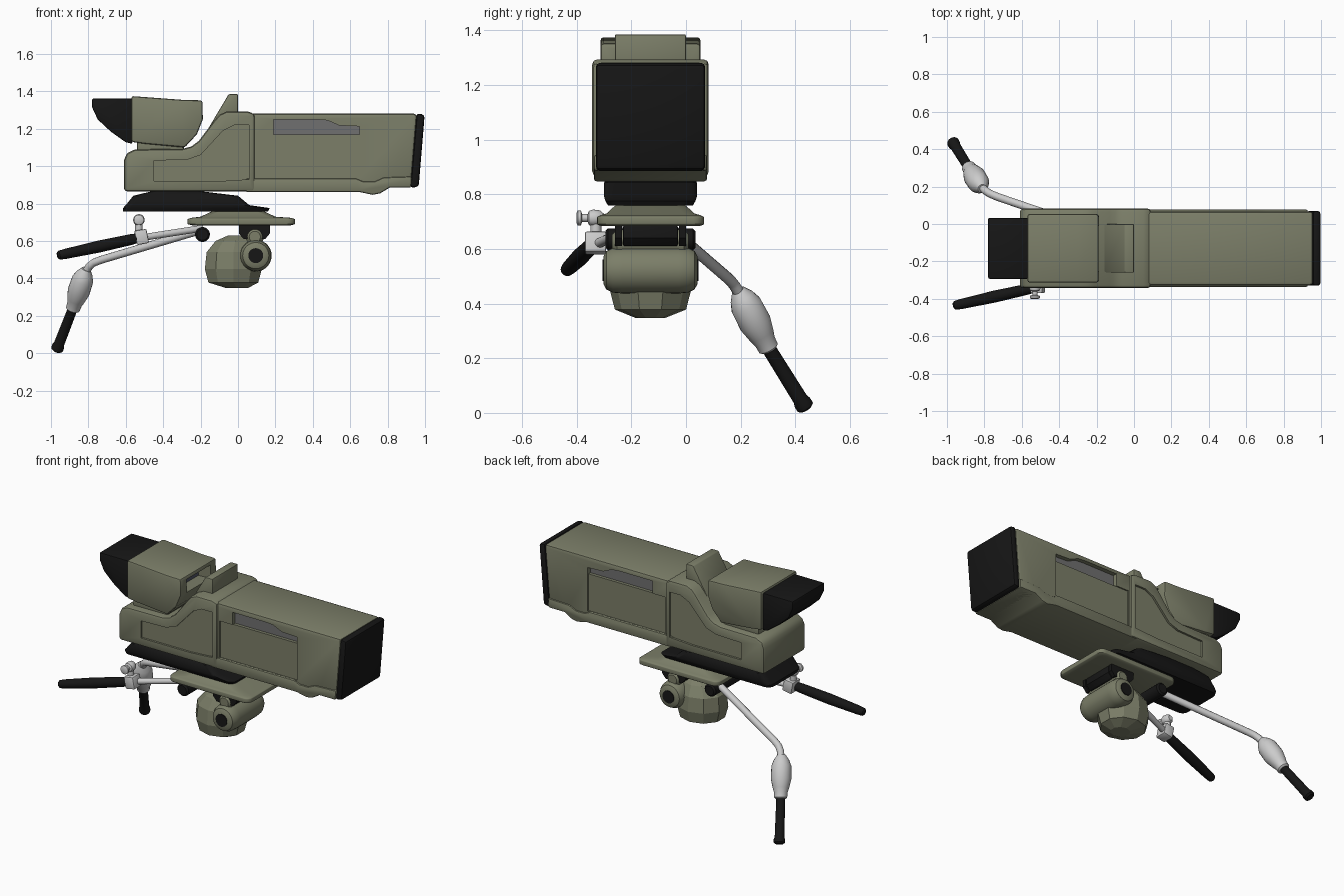
import bpy, bmesh, math
from mathutils import Vector

if "Cube" in bpy.data.objects:
    bpy.data.objects.remove(bpy.data.objects["Cube"])

C = -0.13  # y centre of the camera body


def material(name, rgb):
    m = bpy.data.materials.new(name)
    m.diffuse_color = (*rgb, 1)
    m.use_nodes = True
    m.node_tree.nodes["Principled BSDF"].inputs["Base Color"].default_value = m.diffuse_color
    return m


GREEN = material("olive", (0.2, 0.21, 0.14))
BLACK = material("black", (0.008, 0.008, 0.008))
PANEL = material("panel_grey", (0.16, 0.16, 0.16))
GLASS = material("glass", (0.08, 0.09, 0.13))


def finish(name, bm, mat, bevel=0, cuts=(), segs=2, angle=35):
    """Turn a bmesh into an object, bevel, cut and shade it."""
    bmesh.ops.recalc_face_normals(bm, faces=bm.faces)
    me = bpy.data.meshes.new(name)
    bm.to_mesh(me)
    bm.free()
    ob = bpy.data.objects.new(name, me)
    bpy.context.collection.objects.link(ob)
    if mat:
        me.materials.append(mat)
    if bevel:
        b = ob.modifiers.new("bevel", 'BEVEL')
        b.width, b.segments, b.limit_method = bevel, segs, 'ANGLE'
        b.angle_limit = math.radians(40)
    for c in cuts:
        m = ob.modifiers.new("cut", 'BOOLEAN')
        m.operation, m.object, m.solver = 'DIFFERENCE', c, 'EXACT'
    bpy.ops.object.select_all(action='DESELECT')
    bpy.context.view_layer.objects.active = ob
    ob.select_set(True)
    if ob.modifiers:
        bpy.ops.object.convert(target='MESH')
    if angle:
        bpy.ops.object.shade_smooth_by_angle(angle=math.radians(angle))
    for c in cuts:
        c.hide_render = True
        c.hide_set(True)
    return ob


def prism(name, pts, y0, y1, mat=None, **kw):
    """Extrude a front-view (x, z) profile from y0 to y1."""
    bm = bmesh.new()
    a = [bm.verts.new((x, y0, z)) for x, z in pts]
    b = [bm.verts.new((x, y1, z)) for x, z in pts]
    bm.faces.new(a)
    bm.faces.new(b[::-1])
    for i in range(len(a)):
        j = (i + 1) % len(a)
        bm.faces.new((a[i], a[j], b[j], b[i]))
    return finish(name, bm, mat, **kw)


def sym(name, pts, half, mat=None, **kw):
    return prism(name, pts, C - half, C + half, mat, **kw)


def side_cutters(name, pts, inner):
    """One cutter on each side of the body, leaving the inner half width."""
    return [prism(f"{name}_{i}", pts, C + s * inner, C + s * 0.4, angle=0)
            for i, s in enumerate((-1, 1))]


def loft(bm, rings):
    rings = [[bm.verts.new(p) for p in r] for r in rings]
    for a, b in zip(rings, rings[1:]):
        for i in range(len(a)):
            j = (i + 1) % len(a)
            bm.faces.new((a[i], a[j], b[j], b[i]))
    bm.faces.new(rings[0])
    bm.faces.new(rings[-1])


def turned(name, p, q, prof, mat=None, n=20, **kw):
    """Lathe (fraction, radius) pairs around the axis p-q."""
    p, q = Vector(p), Vector(q)
    rot = (q - p).to_track_quat('Z', 'Y')
    bm = bmesh.new()
    loft(bm, [[p.lerp(q, t) + rot @ Vector((r * math.cos(k * math.tau / n), r * math.sin(k * math.tau / n), 0))
               for k in range(n)] for t, r in prof])
    return finish(name, bm, mat, **kw)


def slab(name, levels, rad, mat, **kw):
    """Loft rounded rectangles given as (z, x0, x1, half depth)."""
    bm = bmesh.new()
    rings = []
    for z, x0, x1, h in levels:
        ring = []
        for k, (sx, sy) in enumerate(((1, 1), (-1, 1), (-1, -1), (1, -1))):
            cx, cy = (x1 - rad if sx > 0 else x0 + rad), C + sy * (h - rad)
            for i in range(5):
                a = (k + i / 4) * math.pi / 2
                ring.append((cx + rad * math.cos(a), cy + rad * math.sin(a), z))
        rings.append(ring)
    loft(bm, rings)
    return finish(name, bm, mat, **kw)


# Rear housing with its raised shoulder and sunken side panels
rear_cut = side_cutters("rear_panel_cutter", [
    (-0.45, 0.92), (-0.45, 1.03), (-0.27, 1.035), (-0.2, 1.06), (-0.08, 1.19),
    (-0.02, 1.22), (0.06, 1.22), (0.06, 0.93), (-0.1, 0.92)], 0.2)
sym("rear_housing", [
    (-0.61, 0.865), (-0.61, 1.03), (-0.595, 1.07), (-0.55, 1.09), (-0.3, 1.092), (-0.25, 1.105),
    (-0.21, 1.135), (-0.13, 1.24), (-0.1, 1.275), (-0.06, 1.293), (0.05, 1.293), (0.09, 1.28),
    (0.09, 0.865)], 0.213, GREEN, bevel=0.018, cuts=rear_cut)

# Long lens housing with a window on both sides
window = [(0.19, 1.17), (0.65, 1.17), (0.65, 1.213), (0.54, 1.218), (0.48, 1.245), (0.42, 1.25), (0.19, 1.25)]
lens_cut = side_cutters("window_cutter", window, 0.168)
lens_cut += side_cutters("lens_panel_cutter", [(0.1, 0.935), (0.65, 0.935), (0.65, 1.17), (0.1, 1.17)], 0.19)
sym("lens_housing", [
    (0.05, 0.87), (0.05, 1.281), (0.958, 1.281), (0.925, 0.885), (0.8, 0.885)],
    0.198, GREEN, bevel=0.018, cuts=lens_cut)
sym("window_panel", window, 0.17, PANEL, angle=0)

# Lower skirt under the lens
sym("lower_skirt", [
    (0.04, 0.862), (0.04, 0.935), (0.63, 0.935), (0.67, 0.918), (0.73, 0.918), (0.78, 0.94), (0.93, 0.945),
    (0.925, 0.885), (0.81, 0.885), (0.76, 0.855), (0.72, 0.847), (0.65, 0.862)],
    0.207, GREEN, bevel=0.01)

# Slanted black front cap
sym("front_cap", [(0.921, 0.884), (0.955, 1.283), (0.998, 1.275), (0.966, 0.89)], 0.2, BLACK, bevel=0.015)

# Raised sight block on the shoulder
sym("sight_block", [(-0.16, 1.2), (-0.05, 1.385), (0.0, 1.385), (0.0, 1.27)], 0.13, GREEN, bevel=0.006)

# Viewfinder with a sunken screen at the front
screen_cut = prism("screen_cutter", [(-0.3, 1.33), (-0.1, 1.33), (-0.1, 1.25), (-0.3, 1.24)],
                   C - 0.12, C + 0.12, angle=0)
sym("viewfinder", [
    (-0.57, 1.13), (-0.57, 1.375), (-0.3, 1.355), (-0.19, 1.352), (-0.188, 1.25), (-0.22, 1.17),
    (-0.285, 1.1), (-0.5, 1.12)], 0.183, GREEN, bevel=0.012, cuts=[screen_cut])
sym("viewfinder_screen", [(-0.32, 1.23), (-0.32, 1.34), (-0.275, 1.34), (-0.275, 1.23)], 0.13, GLASS, angle=0)
sym("viewfinder_neck", [(-0.54, 1.07), (-0.54, 1.15), (-0.29, 1.15), (-0.29, 1.07)], 0.165, GREEN, bevel=0.01)

# Eye hood with a nose notch
nose = prism("nose_cutter", [(-0.9, 1.0), (-0.9, 1.23), (-0.62, 1.23), (-0.62, 1.0)], C - 0.04, C + 0.04, angle=0)
sym("eye_hood", [
    (-0.565, 1.12), (-0.565, 1.362), (-0.78, 1.362), (-0.78, 1.315), (-0.75, 1.25), (-0.68, 1.185),
    (-0.6, 1.128)], 0.163, BLACK, bevel=0.008, cuts=[nose])

# Black wedge and mounting plate
slab("wedge_mount", [(0.758, -0.615, 0.16, 0.155), (0.776, -0.615, 0.17, 0.165), (0.792, -0.6, 0.06, 0.17),
                     (0.842, -0.56, 0.0, 0.17), (0.866, -0.46, -0.2, 0.155)], 0.04, BLACK)
slab("mounting_plate", [(0.683, -0.24, 0.28, 0.18), (0.69, -0.27, 0.305, 0.196), (0.717, -0.27, 0.305, 0.196),
                        (0.724, -0.25, 0.285, 0.18), (0.73, -0.2, 0.2, 0.16), (0.758, -0.14, 0.14, 0.13)],
     0.04, GREEN, bevel=0.004)

# Tilt head: faceted bowl, cross drum, neck and pivots
bm = bmesh.new()
loft(bm, [[(-0.025 + dx + r * math.cos((k + .5) * math.tau / 10), C + 0.93 * r * math.sin((k + .5) * math.tau / 10), z)
           for k in range(10)]
          for z, r, dx in ((0.348, 0.06, 0.02), (0.378, 0.14, 0), (0.45, 0.16, 0), (0.54, 0.15, 0),
                           (0.6, 0.11, 0.01), (0.63, 0.06, 0.03))])
finish("head_bowl", bm, GREEN, angle=0)
turned("head_drum", (0.095, C - 0.172, 0.522), (0.095, C + 0.172, 0.522),
       [(0, 0.05), (0.03, 0.07), (0.1, 0.082), (0.2, 0.085), (0.8, 0.085), (0.9, 0.082), (0.97, 0.07), (1, 0.05)],
       GREEN, n=28)
turned("drum_caps", (0.095, C - 0.176, 0.522), (0.095, C + 0.176, 0.522), [(0, 0.04), (1, 0.04)], BLACK)
turned("head_neck", (0.09, C - 0.14, 0.622), (0.09, C + 0.14, 0.622),
       [(0, 0.03), (0.06, 0.048), (0.94, 0.048), (1, 0.03)], GREEN)
sym("head_yoke", [(0.005, 0.685), (0.005, 0.64), (0.03, 0.61), (0.145, 0.61), (0.17, 0.64), (0.17, 0.685)],
    0.1, BLACK, bevel=0.006)
for i, s in enumerate((-1, 1)):
    prism(f"yoke_side_{i}", [(0.005, 0.685), (0.005, 0.64), (0.03, 0.61), (0.145, 0.61), (0.17, 0.64), (0.17, 0.685)],
          C + s * 0.105, C + s * 0.13, BLACK)
turned("arm_pivot", (-0.19, C - 0.165, 0.635), (-0.19, C + 0.165, 0.635),
       [(0, 0.03), (0.03, 0.04), (0.97, 0.04), (1, 0.03)], BLACK)

# Rear steering arm: bent tube, swollen joint and grip
cu = bpy.data.curves.new("rear_arm", 'CURVE')
cu.dimensions, cu.bevel_depth, cu.bevel_resolution, cu.use_fill_caps = '3D', 0.021, 4, True
sp = cu.splines.new('POLY')
path = [(-0.19, -0.04, 0.66), (-0.73, 0.145, 0.5), (-0.77, 0.162, 0.485), (-0.795, 0.178, 0.465), (-0.815, 0.2, 0.43)]
sp.points.add(len(path) - 1)
for pt, co in zip(sp.points, path):
    pt.co = (*co, 1)
sp.use_smooth = True
arm = bpy.data.objects.new("rear_arm", cu)
bpy.context.collection.objects.link(arm)
turned("rear_arm_joint", (-0.812, 0.19, 0.45), (-0.885, 0.305, 0.23),
       [(0, 0.024), (0.12, 0.045), (0.25, 0.058), (0.55, 0.06), (0.75, 0.048), (0.85, 0.04), (0.97, 0.038), (1, 0.028)])
turned("rear_grip", (-0.883, 0.3, 0.24), (-0.97, 0.44, 0.015),
       [(0, 0.026), (0.85, 0.028), (0.9, 0.033), (0.97, 0.033), (1, 0.022)], BLACK)

# Front steering arm: rod, clamp, knob and grip
turned("front_arm", (-0.19, -0.22, 0.668), (-0.5, -0.32, 0.62), [(0, 0.018), (1, 0.018)])
prism("arm_clamp", [(-0.555, 0.655), (-0.49, 0.665), (-0.475, 0.59), (-0.54, 0.578)], -0.37, -0.292, bevel=0.008)
turned("knob_post", (-0.53, -0.33, 0.64), (-0.53, -0.33, 0.72), [(0, 0.02), (1, 0.02)])
turned("clamp_knob", (-0.53, -0.4, 0.713), (-0.53, -0.3, 0.713),
       [(0, 0.02), (0.04, 0.027), (0.16, 0.027), (0.2, 0.014), (0.4, 0.014), (0.45, 0.026), (0.6, 0.031), (0.85, 0.028), (1, 0.015)])
turned("front_grip", (-0.53, -0.34, 0.617), (-0.965, -0.437, 0.522),
       [(0, 0.025), (0.1, 0.029), (0.5, 0.032), (0.9, 0.027), (0.98, 0.024), (1, 0.015)], BLACK)
